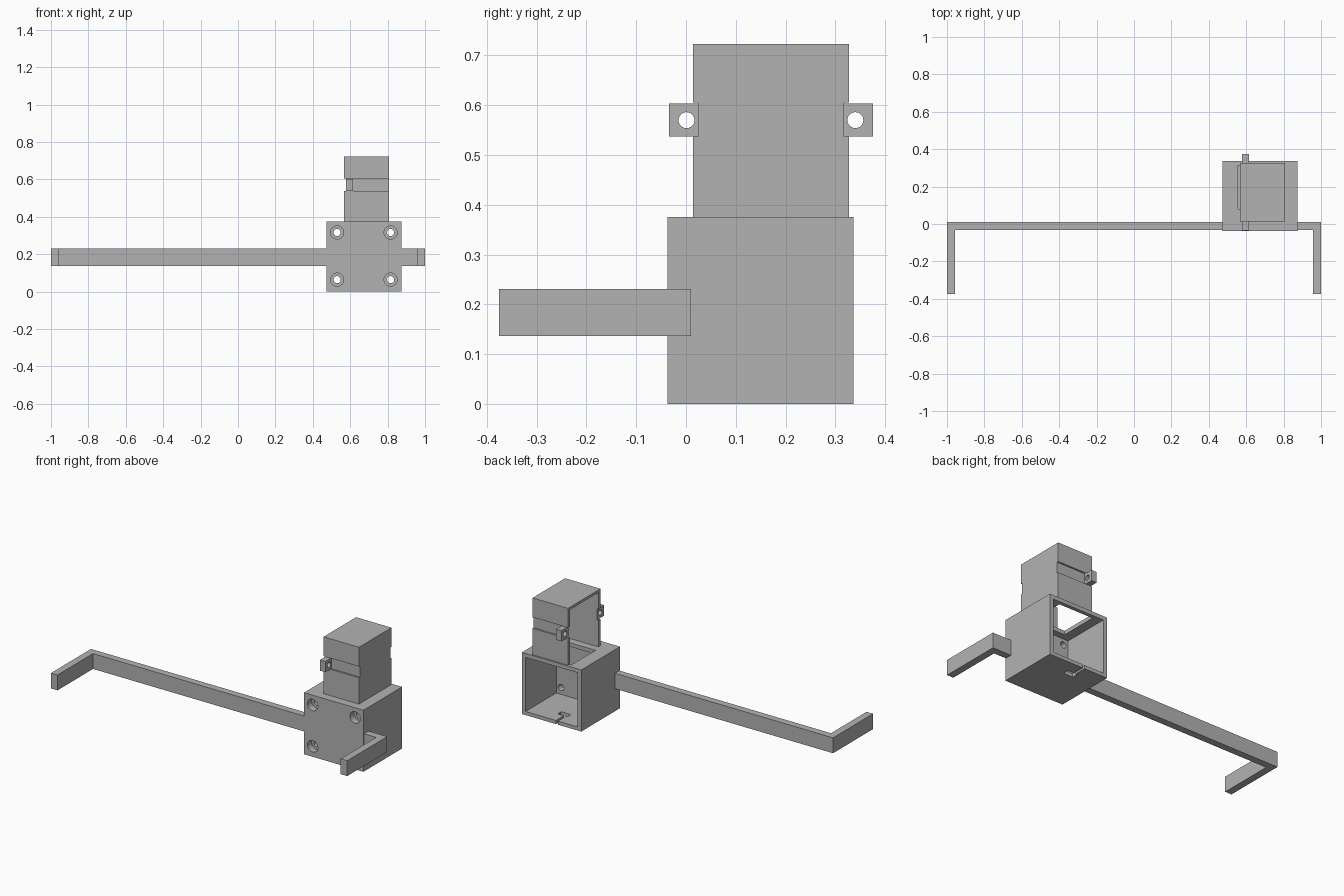
import bpy, math

if "Cube" in bpy.data.objects:
    bpy.data.objects.remove(bpy.data.objects["Cube"])

grey = bpy.data.materials.new("plain grey")
grey.diffuse_color = (0.45, 0.45, 0.45, 1)
grey.use_nodes = True
grey.node_tree.nodes["Principled BSDF"].inputs["Base Color"].default_value = grey.diffuse_color


def block(name, x0, x1, y0, y1, z0, z1):
    """Axis-aligned box given by its limits."""
    bpy.ops.mesh.primitive_cube_add(size=1, location=((x0 + x1) / 2, (y0 + y1) / 2, (z0 + z1) / 2))
    ob = bpy.context.object
    ob.name = name
    ob.scale = (x1 - x0, y1 - y0, z1 - z0)
    bpy.ops.object.transform_apply(location=True, rotation=True, scale=True)
    ob.data.materials.append(grey)
    return ob


def rod(name, radius, length, centre, axis):
    """Cylinder along x or y."""
    rot = (0, math.pi / 2, 0) if axis == 'x' else (math.pi / 2, 0, 0)
    bpy.ops.mesh.primitive_cylinder_add(vertices=32, radius=radius, depth=length,
                                        location=centre, rotation=rot)
    ob = bpy.context.object
    ob.name = name
    ob.data.materials.append(grey)
    return ob


def cut(target, cutters):
    """Subtract the cutters and remove them."""
    for c in cutters:
        bpy.context.view_layer.objects.active = target
        m = target.modifiers.new("cut", 'BOOLEAN')
        m.operation, m.solver, m.object = 'DIFFERENCE', 'EXACT', c
        bpy.ops.object.modifier_apply(modifier=m.name)
        bpy.data.objects.remove(c, do_unlink=True)


def smooth(ob):
    bpy.ops.object.select_all(action='DESELECT')
    ob.select_set(True)
    bpy.context.view_layer.objects.active = ob
    bpy.ops.object.shade_smooth_by_angle(angle=math.radians(30))


# Housing: thick front wall, open back, opening in the top, T slot in the floor
housing = block("housing", 0.472, 0.873, -0.037, 0.336, 0, 0.376)
cutters = [
    block("cavity", 0.497, 0.848, 0.04, 0.4, 0.022, 0.352),
    block("top_opening", 0.555, 0.787, 0.08, 0.313, 0.3, 0.45),
    block("slot_stem", 0.63, 0.643, 0.25, 0.4, -0.05, 0.04),
    block("slot_head", 0.62, 0.685, 0.225, 0.26, -0.05, 0.04),
]
# Four counterbored screw holes through the front wall
for x in (0.53, 0.816):
    for z in (0.064, 0.316):
        cutters.append(rod("screw_hole", 0.019, 0.2, (x, 0, z), 'y'))
        cutters.append(rod("screw_counterbore", 0.035, 0.08, (x, -0.037, z), 'y'))
cut(housing, cutters)
smooth(housing)

# Tower: hollow, open to the left and down, grooved front and back
tower = block("tower", 0.568, 0.807, 0.014, 0.327, 0.376, 0.723)
cut(tower, [
    block("tower_cavity", 0.5, 0.787, 0.034, 0.307, 0.3, 0.707),
    block("front_groove", 0.5, 0.9, -0.05, 0.024, 0.537, 0.605),
    block("back_groove", 0.5, 0.9, 0.317, 0.4, 0.537, 0.605),
    block("rim_notch", 0.5, 0.578, -0.05, 0.4, 0.537, 0.605),
])

# Pierced lugs on the front and back of the tower
for name, y0, y1, hole in (("front_lug", -0.034, 0.024, 0.001),
                           ("back_lug", 0.317, 0.375, 0.34)):
    lug = block(name, 0.578, 0.614, y0, y1, 0.537, 0.603)
    cut(lug, [rod("lug_hole", 0.016, 0.2, (0.6, hole, 0.57), 'x')])
    smooth(lug)

# Arms on both sides of the housing, with legs pointing forward
for side, x0, x1, leg0, leg1 in (("left", -0.956, 0.472, -1, -0.956),
                                 ("right", 0.873, 0.956, 0.956, 1)):
    block(side + "_arm", x0, x1, -0.033, 0.01, 0.137, 0.231)
    block(side + "_leg", leg0, leg1, -0.375, 0.01, 0.137, 0.231)
